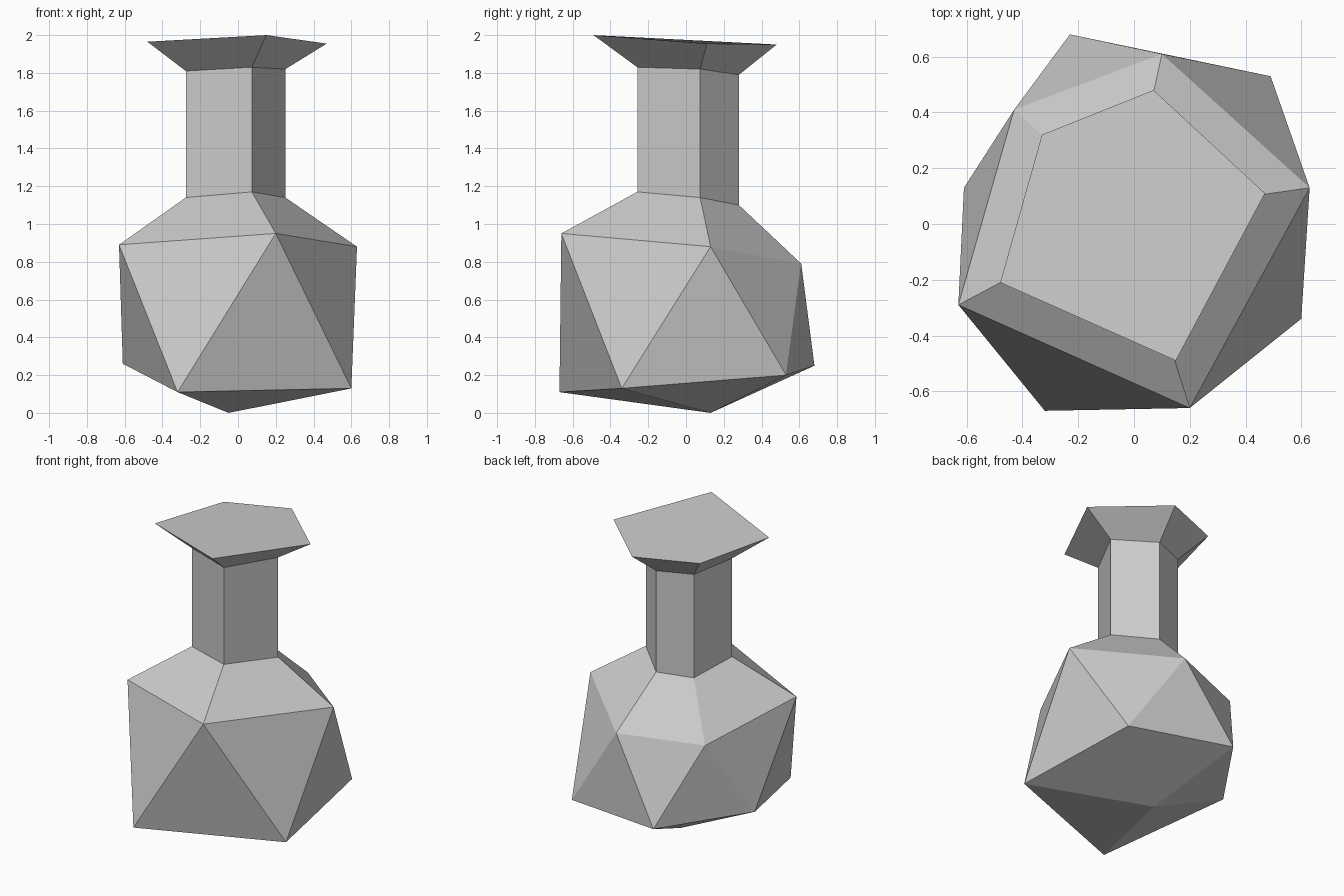
import bpy
import bmesh
from mathutils import Vector

default_cube = bpy.data.objects.get("Cube")
if default_cube:
    bpy.data.objects.remove(default_cube, do_unlink=True)

# Single flat material
grey = bpy.data.materials.new("light grey")
grey.use_nodes = True
colour = (0.6, 0.6, 0.6, 1.0)
grey.diffuse_color = colour
grey.node_tree.nodes["Principled BSDF"].inputs["Base Color"].default_value = colour


def bridge(bm, lower, upper):
    """Join two five-sided rings with quads."""
    count = len(lower)
    for i in range(count):
        j = (i + 1) % count
        bm.faces.new((lower[i], lower[j], upper[j], upper[i]))


def zigzag(bm, lower, upper):
    """Join two rings offset by half a step with triangles."""
    count = len(lower)
    for i in range(count):
        j = (i + 1) % count
        bm.faces.new((lower[i], upper[j], upper[i]))
        bm.faces.new((lower[i], lower[j], upper[j]))


def add_ring(bm, points):
    return [bm.verts.new(point) for point in points]


def finish(bm, name):
    bm.normal_update()
    mesh = bpy.data.meshes.new(name)
    bm.to_mesh(mesh)
    bm.free()
    mesh.materials.append(grey)
    part = bpy.data.objects.new(name, mesh)
    bpy.context.scene.collection.objects.link(part)
    return part


# Tilted five-sided sections, counter-clockwise from the front left corner
base_tip = (-0.05, 0.13, 0)
lower_belly = [(-0.32, -0.67, 0.11), (0.6, -0.34, 0.13), (0.49, 0.53, 0.2),
               (-0.23, 0.68, 0.25), (-0.61, 0.13, 0.26)]
upper_belly = [(-0.63, -0.29, 0.89), (0.2, -0.66, 0.95), (0.63, 0.13, 0.88),
               (0.1, 0.61, 0.79), (-0.43, 0.41, 0.77)]
rim_edge = [(-0.48, -0.21, 1.965), (0.15, -0.49, 2), (0.47, 0.11, 1.955),
            (0.07, 0.48, 1.95), (-0.33, 0.32, 1.95)]


def neck_section(heights):
    """Shrink the rim outline to the neck width at the given heights."""
    return [Vector((x * 0.555 - 0.01, y * 0.555 + 0.014, h))
            for (x, y, z), h in zip(rim_edge, heights)]


neck_bottom = neck_section((1.14, 1.17, 1.14, 1.1, 1.085))
neck_top = neck_section((1.81, 1.83, 1.82, 1.79, 1.79))

# Faceted body with shoulder
bm = bmesh.new()
tip = bm.verts.new(base_tip)
low = add_ring(bm, lower_belly)
high = add_ring(bm, upper_belly)
for i in range(len(low)):
    bm.faces.new((tip, low[(i + 1) % len(low)], low[i]))
zigzag(bm, low, high)
bridge(bm, high, add_ring(bm, neck_bottom))
finish(bm, "body")

# Straight neck
bm = bmesh.new()
bridge(bm, add_ring(bm, neck_bottom), add_ring(bm, neck_top))
finish(bm, "neck")

# Flared rim closed by a flat cap
bm = bmesh.new()
edge = add_ring(bm, rim_edge)
bridge(bm, add_ring(bm, neck_top), edge)
bm.faces.new(edge)
finish(bm, "rim")
